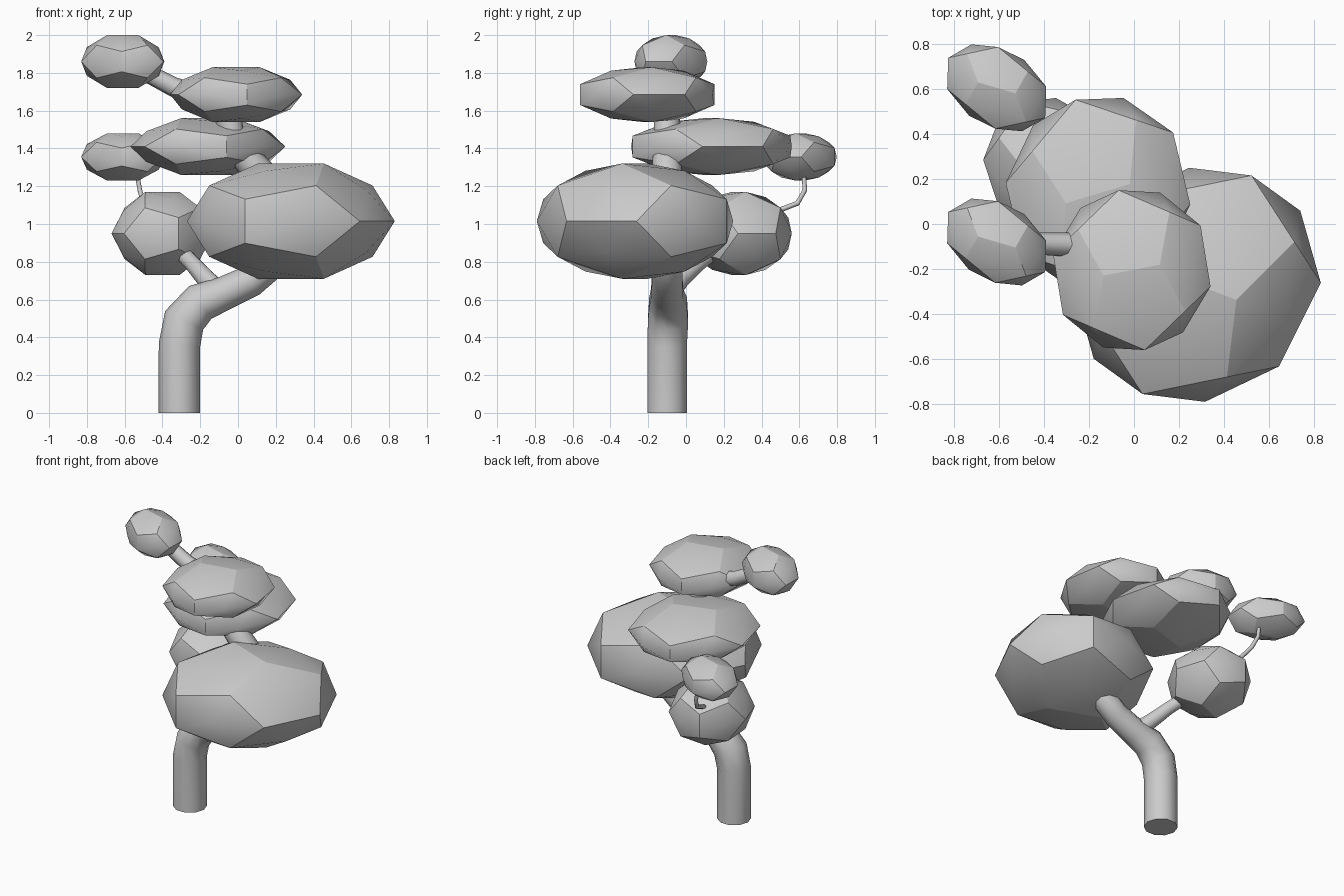
import bpy, bmesh
from math import radians
from mathutils import Vector, Matrix

if "Cube" in bpy.data.objects:
    bpy.data.objects.remove(bpy.data.objects["Cube"])

PHI = (1 + 5 ** 0.5) / 2


def cyclic(a, b):
    """All sign and cyclic variants of (a, 0, b)."""
    pts = []
    for s in (1, -1):
        for t in (1, -1):
            x, z = a * s, b * t
            pts += [Vector((x, 0, z)), Vector((z, x, 0)), Vector((0, z, x))]
    return pts


def foliage(name, centre, half, stretch=1.0, angle=0, phase=0):
    """Rounded dodecahedron, stretched along an angle and fitted to its extents."""
    corners = cyclic(1 / PHI, PHI)
    corners += [Vector((x, y, z)) for x in (1, -1) for y in (1, -1) for z in (1, -1)]
    domes = [v.normalized() * 0.96 for v in cyclic(PHI, 1)]
    turn = (Matrix.Rotation(radians(angle), 3, 'Z')
            @ Matrix.Diagonal((stretch, 1, 1))
            @ Matrix.Rotation(radians(phase - angle), 3, 'Z'))
    bm = bmesh.new()
    rim = {bm.verts.new(v.normalized()) for v in corners}
    for v in domes:
        bm.verts.new(v)
    bmesh.ops.convex_hull(bm, input=bm.verts[:])
    for e in bm.edges:
        e.smooth = not (e.verts[0] in rim and e.verts[1] in rim)
    for f in bm.faces:
        f.smooth = True
    for v in bm.verts:
        v.co = turn @ v.co
    size = [max(abs(v.co[i]) for v in bm.verts) for i in range(3)]
    for v in bm.verts:
        v.co = Vector([centre[i] + v.co[i] * half[i] / size[i] for i in range(3)])
    bmesh.ops.recalc_face_normals(bm, faces=bm.faces[:])
    mesh = bpy.data.meshes.new(name)
    bm.to_mesh(mesh)
    bm.free()
    bpy.context.collection.objects.link(bpy.data.objects.new(name, mesh))


def branch(name, points, res=3):
    """Tapered tube through (x, y, z, radius) points."""
    cu = bpy.data.curves.new(name, 'CURVE')
    cu.dimensions = '3D'
    cu.bevel_depth = 1.0
    cu.bevel_resolution = res
    cu.use_fill_caps = True
    sp = cu.splines.new('POLY')
    sp.points.add(len(points) - 1)
    for p, (x, y, z, r) in zip(sp.points, points):
        p.co = (x, y, z, 1)
        p.radius = r
    sp.use_smooth = True
    bpy.context.collection.objects.link(bpy.data.objects.new(name, cu))


# Trunk winding up through the main foliage pads
branch("trunk", [(-.31, -.1, 0, .11), (-.31, -.1, .36, .11), (-.285, -.095, .49, .112),
                 (-.2, -.095, .585, .105), (-.08, -.1, .63, .09), (.07, -.1, .70, .085),
                 (.19, -.1, .80, .085), (.24, -.1, 1.0, .085), (.17, -.1, 1.22, .082),
                 (.06, -.1, 1.33, .08), (-.04, -.1, 1.45, .075), (-.06, -.1, 1.68, .07)])
# Side branches
branch("top_branch", [(-.06, -.1, 1.64, .06), (-.34, -.09, 1.725, .052), (-.58, -.08, 1.85, .045)], 2)
branch("low_branch", [(-.10, -.09, .64, .06), (-.17, -.03, .71, .052),
                      (-.24, .06, .79, .045), (-.38, .25, .93, .04)], 2)
branch("twig", [(-.42, .35, 1.0, .014), (-.49, .5, 1.075, .014), (-.5, .59, 1.11, .014),
                (-.52, .63, 1.18, .013), (-.54, .62, 1.3, .012)], 2)

# Foliage pads
foliage("large_foliage", (.28, -.27, 1.015), (.55, .52, .305), 1.15, 40, -24)
foliage("middle_foliage", (-.16, .135, 1.41), (.41, .425, .15), 1.0, 0, 15)
foliage("top_foliage", (-.01, -.205, 1.685), (.35, .355, .145), 1.0, 0, 10)
foliage("low_foliage", (-.40, .28, .95), (.27, .28, .22), 1.0, 0, 20)
for name, y, z, hz in (("upper_small_foliage", -.08, 1.86, .14),
                       ("lower_small_foliage", .605, 1.355, .125)):
    foliage(name, (-.61, y, z), (.22, .193, hz), 1.4, -35, -10)
